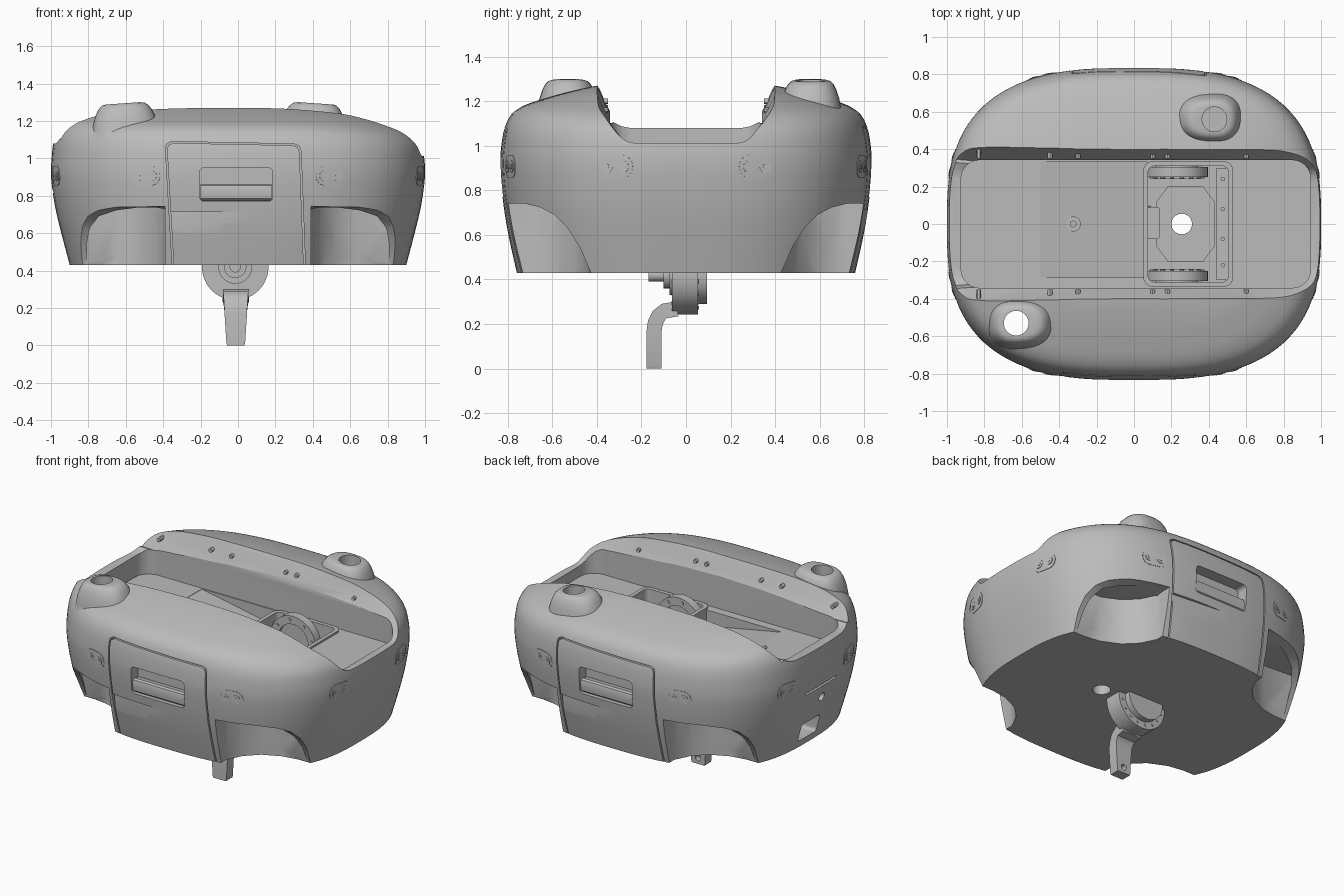
import bpy, bmesh, math
from mathutils import Vector

cube = bpy.data.objects.get("Cube")
if cube:
    bpy.data.objects.remove(cube)

mat = bpy.data.materials.new("plain grey")
mat.use_nodes = True
GREY = (0.5, 0.5, 0.5, 1)
mat.diffuse_color = GREY
mat.node_tree.nodes["Principled BSDF"].inputs["Base Color"].default_value = GREY
parts = []


def loft(name, rings, keep=True):
    bm = bmesh.new()
    rows = [[bm.verts.new(p) for p in r] for r in rings]
    n = len(rows[0])
    for a, b in zip(rows, rows[1:]):
        for i in range(n):
            bm.faces.new((a[i], a[(i + 1) % n], b[(i + 1) % n], b[i]))
    bm.faces.new(rows[0])
    bm.faces.new(rows[-1])
    bmesh.ops.recalc_face_normals(bm, faces=bm.faces)
    me = bpy.data.meshes.new(name)
    bm.to_mesh(me)
    bm.free()
    ob = bpy.data.objects.new(name, me)
    bpy.context.collection.objects.link(ob)
    if keep:
        parts.append(ob)
    else:
        ob.hide_render = True
    return ob


def prism(name, pts, axis, lo, hi, keep=False, s=(1, 1)):
    put = {"x": lambda p, h: (h * s[0], p[0] * s[1], p[1]),
           "y": lambda p, h: (p[0] * s[0], h * s[1], p[1]),
           "z": lambda p, h: (p[0] * s[0], p[1] * s[1], h)}[axis]
    return loft(name, [[put(p, h) for p in pts] for h in (lo, hi)], keep)


def rounded(x0, x1, y0, y1, r, n=6):
    pts = []
    for k, (cx, cy) in enumerate([(x1 - r, y1 - r), (x0 + r, y1 - r), (x0 + r, y0 + r), (x1 - r, y0 + r)]):
        for i in range(n + 1):
            t = (k + i / n) * math.pi / 2
            pts.append((cx + r * math.cos(t), cy + r * math.sin(t)))
    return pts


def circle(cx, cy, r, n=32):
    return [(cx + r * math.cos(2 * math.pi * i / n), cy + r * math.sin(2 * math.pi * i / n)) for i in range(n)]


def boolean(target, cutter, op="DIFFERENCE"):
    m = target.modifiers.new("cut", "BOOLEAN")
    m.object, m.operation, m.solver = cutter, op, "EXACT"
    bpy.context.view_layer.objects.active = target
    bpy.ops.object.modifier_apply(modifier=m.name)
    bpy.data.objects.remove(cutter)


# Rounded outer shape: height, length to +x, length to -x, half width
N = 2.8
LEVELS = [(.43, .90, .90, .76), (.6, .945, .945, .798), (.75, .98, .98, .822), (.9, 1, 1, .835),
          (1.0, .996, .997, .83), (1.08, .975, .988, .815), (1.14, .915, .97, .785), (1.18, .83, .945, .73),
          (1.21, .755, .91, .645), (1.24, .66, .86, .54), (1.265, .46, .74, .43), (1.275, .3, .5, .36)]


def outer_shape(name, scale=1):
    prof = []
    for i in range(len(LEVELS) - 1):
        p = [Vector(LEVELS[max(0, min(len(LEVELS) - 1, j))]) for j in range(i - 1, i + 3)]
        for k in range(3):
            t = k / 3
            prof.append(.5 * (2 * p[1] + (p[2] - p[0]) * t + (2 * p[0] - 5 * p[1] + 4 * p[2] - p[3]) * t * t
                              + (3 * p[1] - p[0] - 3 * p[2] + p[3]) * t ** 3))
    prof.append(Vector(LEVELS[-1]))
    rings = []
    for z, a, a_neg, b in prof:
        ring = []
        for i in range(96):
            t = 2 * math.pi * (i + .5) / 96
            c, s = math.cos(t), math.sin(t)
            ring.append((scale * (a if c > 0 else a_neg) * math.copysign(abs(c) ** (2 / N), c),
                         scale * b * math.copysign(abs(s) ** (2 / N), s), z))
        rings.append(ring)
    return loft(name, rings)


body = outer_shape("body_shell")

# Low bosses on the two raised sides, one with a hole right through
for cx, cy, sign, low in ((-.63, -.53, 1, .3), (.43, .56, -1, 1.0)):
    rings = []
    for z, r in ((1.06, .165), (1.16, .15), (1.21, .14), (1.25, .126), (1.275, .112), (1.288, .098), (1.293, .08)):
        ring = []
        for px, py in circle(0, 0, 1, 40):
            x = r * math.copysign(abs(px) ** .8, px)
            y = r * math.copysign(abs(py) ** .8, py) * .92
            if x * sign > 0:
                x *= 1.35
            ring.append((cx + x, cy + y, z + .07 * x * sign))
        rings.append(ring)
    boolean(body, loft("boss", rings, False), "UNION")
    boolean(body, prism("boss_hole", circle(cx, cy, .066), "z", low, 1.5))

# Saddle-shaped channel flaring at its ends, lower at the +x end
for floor, stations in ((1.08, (-1.2, -.9, -.6, -.3, 0)), (1.012, (-.03, .3, .6, .9, 1.2))):
    half = [(.46, 1.45), (.41, 1.29), (.385, 1.25), (.355, 1.18), (.31, 1.10),
            (.29, floor + .025), (.265, floor + .008), (.23, floor)]
    rings = []
    for x in stations:
        flare = .05 * (x / .9) ** 2
        side = [(y + flare * max(0, min(1, (z - 1.05) / .08)), z) for y, z in half]
        rings.append([(x, y, z) for y, z in side] + [(x, -y, z) for y, z in reversed(side)])
    boolean(body, loft("channel", rings, False))

# Load bay, ramp and machine pocket
boolean(body, prism("bay", rounded(-.925, .945, -.342, .342, .1), "z", .94, 1.5))
boolean(body, prism("ramp", [(-.5, .96), (.07, .96), (.07, .83), (-.5, .938)], "y", -.285, .335))
boolean(body, prism("pocket", rounded(.065, .515, -.325, .325, .04), "z", .5, 1.0))
boolean(body, prism("drain", circle(.255, 0, .055), "z", .3, .9))

# Corner wheel wells: curved inner wall, arched opening, thin outer skin
WALL = [(.39, .68), (.44, .58), (.52, .50), (.64, .445)]
SKIN = [(.81, .43), (.765, .50), (.70, .56), (.59, .62), (.45, .685)]
ARCH = [(.415, .40), (.44, .46), (.48, .55), (.535, .635), (.59, .69), (.65, .722), (.72, .74),
        (.95, .745), (.95, .40)]
for sx in (1, -1):
    for sy in (1, -1):
        arch = prism("arch", ARCH, "x", .3, 1.2, s=(sx, sy))
        plan = prism("plan", WALL + [(.86, .41), (1.1, .41), (1.1, .93), (.39, .93)], "z", .35, .78, s=(sx, sy))
        boolean(arch, plan, "INTERSECT")
        boolean(body, arch)
        rings = [[(sx * x, sy * y, z) for x, y in WALL] + [(sx * x * f, sy * y * f, z) for x, y in SKIN]
                 for z, f in ((.35, .98), (.737, 1.07))]
        boolean(body, loft("hollow", rings, False))

# Separate front and back panels, with handle slot and slanted lower recess
OUTLINE = [(-.352, .3), (-.352, .432), (-.388, 1.05), (-.383, 1.075), (-.358, 1.09), (.30, 1.077),
           (.327, 1.067), (.337, 1.04), (.36, .432), (.36, .3)]
for s, side in ((1, "front"), (-1, "back")):
    boolean(body, prism("opening", OUTLINE, "y", -1, -.73, s=(s, s)))
    panel = outer_shape(side + "_panel")
    inset = [(-.014 + (x + .014) * .976, .432 + (z - .432) * .988) for x, z in OUTLINE]
    boolean(panel, prism("outline", inset, "y", -1, -.72, s=(s, s)), "INTERSECT")
    boolean(panel, prism("slot", rounded(-.205, .185, .77, .95, .025), "y", -1, -.755, s=(s, s)))
    boolean(panel, prism("slant", [(-.5, -.775), (-.335, -.785), (.2, -.835), (.2, -1), (-.5, -1)],
                         "z", .4, .712, s=(s, s)))
    prism(side + "_handle", [(-.74, .772), (-.80, .772), (-.815, .785), (-.822, .83), (-.815, .855),
                             (-.80, .862), (-.74, .85)], "x", -.2, .18, True, (s, s))

# Openings in the -x end
boolean(body, prism("end_window", rounded(-.06, .13, .48, .60, .02), "x", -1.2, -.8))
boolean(body, prism("end_port", circle(-.03, .735, .027, 20), "x", -1.2, -.85))
boolean(body, prism("end_slit", rounded(-.16, .16, .815, .83, .006), "x", -1.2, -.97))


# Nearly flush twin lamps around the body
def lamp(name, x, y):
    n = Vector((math.copysign(abs(x) ** (N - 1), x),
                math.copysign(abs(y / .835) ** (N - 1), y) / .835, 0)).normalized()
    u = Vector((-n.y, n.x, 0))
    c = Vector((x, y, .907))

    def plate(part, pts, lo, hi, keep=True):
        return loft(part, [[c + u * p[0] + Vector((0, 0, p[1])) + n * h for p in pts] for h in (lo, hi)], keep)
    rim = outer_shape(name + "_plate", 1.003)
    boolean(rim, plate("capsule", rounded(-.082, .082, -.052, .052, .051, 8), -.04, .1, False), "INTERSECT")
    for k in (-1, 1):
        plate(name + "_lens", circle(k * .037, 0, .027, 20), -.03, .004)
        plate(name + "_core", circle(k * .037, 0, .012, 12), -.03, .006)


for sx in (1, -1):
    for sy in (1, -1):
        lamp("side_lamp", sx * .497, sy * .835 * (1 - .497 ** N) ** (1 / N))
        lamp("end_lamp", sx * (1 - (.32 / .835) ** N) ** (1 / N), sy * .32)

# Machinery in the pocket
frame = prism("pocket_rim", rounded(.05, .53, -.335, .335, .05), "z", .80, .953, True)
boolean(frame, prism("rim_cut", rounded(.075, .505, -.31, .31, .035), "z", .7, 1.0))
base = prism("pocket_base", [(.12, -.12), (.18, -.2), (.37, -.2), (.43, -.12), (.43, .12), (.37, .2),
                             (.18, .2), (.12, .12)], "z", .49, .54, True)
boolean(base, prism("base_hole", circle(.255, 0, .055), "z", .3, .9))
prism("pocket_shelf", [(.44, -.3), (.51, -.3), (.51, .3), (.44, .3)], "z", .5, .85, True)
for y in (-.22, -.08, .08, .24):
    prism("shelf_bolt", circle(.475, y, .012, 12), "z", .84, .86, True)
prism("motor_box", rounded(.07, .14, -.08, .09, .015), "z", .5, .82, True)
for s in (1, -1):
    ring = prism("bracket_ring", circle(.23, .82, .165), "y", .25, .305, True, (1, s))
    boolean(ring, prism("ring_hole", circle(.23, .82, .11), "y", .2, .4, s=(1, s)))
    prism("bracket_disc", circle(.23, .82, .115), "y", .275, .315, True, (1, s))
    prism("bracket_foot", rounded(.1, .36, .24, .32, .01), "z", .5, .68, True, (1, s))
    for i in range(8):
        t = i * math.pi / 4 + .2
        prism("bracket_bolt", circle(.23 + .138 * math.cos(t), .82 + .138 * math.sin(t), .011, 10),
              "y", .244, .26, True, (1, s))
    # bolts along the bay rim
    for x, z in ((-.83, 1.17), (-.45, 1.2), (-.3, 1.2), (.1, 1.2), (.18, 1.2), (.6, 1.16)):
        prism("rim_bolt", circle(x, z, .013, 12), "y", .35, .41, True, (1, s))
prism("floor_screw", circle(-.325, 0, .04, 24), "z", .87, .915, True)
prism("floor_screw_cap", circle(-.325, 0, .018, 16), "z", .87, .925, True)

# Hub and bent leg below
prism("hub", circle(-.015, .42, .178, 48), "y", -.062, .055, True)
prism("hub_cover", circle(-.015, .42, .13, 40), "y", -.05, .095, True)
prism("hub_face", circle(-.015, .42, .09, 32), "y", -.075, 0, True)
prism("axle_collar", circle(-.015, .42, .06, 24), "y", -.1, 0, True)
prism("axle", circle(-.015, .42, .03, 20), "y", -.168, 0, True)
for i in range(8):
    t = math.pi * (1 + (i + .5) / 8)
    prism("hub_bolt", circle(-.015 + .15 * math.cos(t), .42 + .15 * math.sin(t), .009, 10), "y", -.066, .059, True)
path = [(-.143, 0, .046), (-.143, .012, .05), (-.143, .17, .06), (-.138, .205, .062),
        (-.122, .238, .065), (-.098, .258, .068), (-.04, .268, .07)]
rings = []
for i, (y, z, w) in enumerate(path):
    a, b = path[max(i - 1, 0)], path[min(i + 1, len(path) - 1)]
    d = Vector((b[0] - a[0], b[1] - a[1])).normalized()
    n = Vector((-d.y, d.x)) * .034
    rings.append([(-.012 + sx * w, y + k * n.x, z + k * n.y) for sx, k in ((-1, -1), (1, -1), (1, 1), (-1, 1))])
leg = loft("leg", rings)
boolean(leg, prism("leg_hole", circle(-.012, .04, .02, 16), "y", -.15, -.05))

# Shading and colour
bpy.ops.object.select_all(action="DESELECT")
for ob in parts:
    ob.data.materials.clear()
    ob.data.materials.append(mat)
    ob.select_set(True)
bpy.context.view_layer.objects.active = body
bpy.ops.object.shade_smooth_by_angle(angle=math.radians(30))
